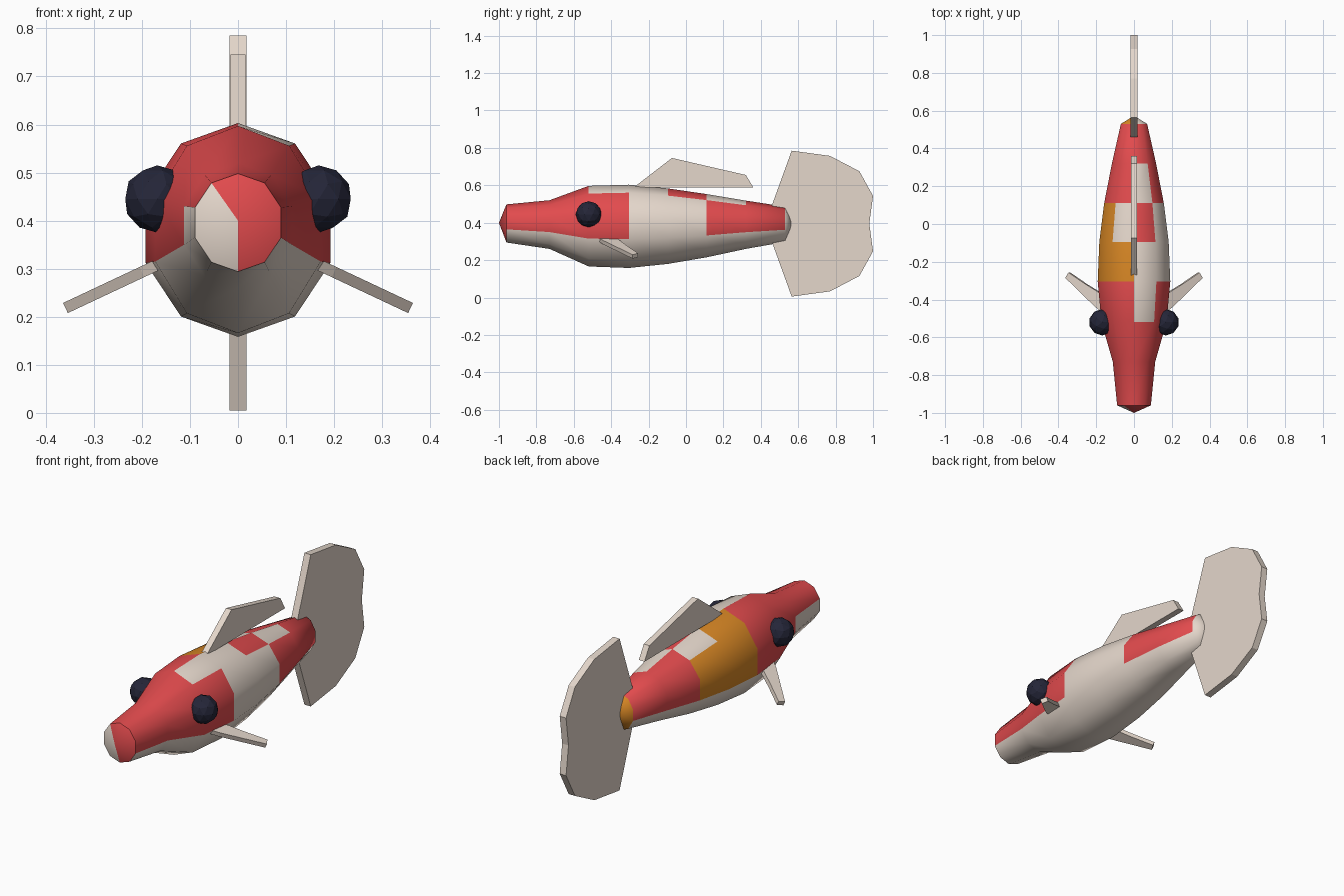
import bpy, bmesh, math
from mathutils import Vector, Matrix

if "Cube" in bpy.data.objects:
    bpy.data.objects.remove(bpy.data.objects["Cube"])


def material(name, rgb):
    m = bpy.data.materials.new(name)
    m.diffuse_color = (*rgb, 1)
    m.use_nodes = True
    m.node_tree.nodes["Principled BSDF"].inputs["Base Color"].default_value = m.diffuse_color
    return m


WHITE = material("cream white", (0.78, 0.68, 0.60))
RED = material("coral red", (0.76, 0.07, 0.075))
ORANGE = material("orange", (0.68, 0.24, 0.018))
NAVY = material("dark navy", (0.018, 0.019, 0.04))


def finish(bm, name, mats, smooth_angle=None):
    bmesh.ops.recalc_face_normals(bm, faces=bm.faces)
    mesh = bpy.data.meshes.new(name)
    bm.to_mesh(mesh)
    bm.free()
    for m in mats:
        mesh.materials.append(m)
    obj = bpy.data.objects.new(name, mesh)
    bpy.context.collection.objects.link(obj)
    if smooth_angle:
        bpy.ops.object.select_all(action='DESELECT')
        obj.select_set(True)
        bpy.context.view_layer.objects.active = obj
        bpy.ops.object.shade_smooth_by_angle(angle=math.radians(smooth_angle))
    return obj


# Body: ten-sided rings (y, half width, bottom z, top z) closed by pointed caps
SIDES = 10
rings = [(-0.96, 0.094, 0.294, 0.498), (-0.73, 0.118, 0.26, 0.52),
         (-0.52, 0.181, 0.166, 0.597), (-0.305, 0.202, 0.158, 0.603),
         (-0.095, 0.193, 0.18, 0.583), (0.11, 0.166, 0.215, 0.553),
         (0.32, 0.123, 0.26, 0.518), (0.53, 0.073, 0.297, 0.486)]

# Patch colours: segment -> colours of the three upper bands (top to side); 0 white, 1 red, 2 orange
right_bands = ["111", "111", "011", "000", "100", "011", "111"]
left_bands = ["110", "111", "111", "222", "022", "111", "111"]

bm = bmesh.new()
loops = []
for y, rx, lo, hi in rings:
    loops.append([bm.verts.new((rx * math.sin(math.tau * k / SIDES), y,
                                (lo + hi) / 2 + (hi - lo) / 2 * math.cos(math.tau * k / SIDES)))
                  for k in range(SIDES)])
nose = bm.verts.new((0, -1.0, 0.4))
rear = bm.verts.new((0, 0.573, 0.395))
for k in range(SIDES):
    n = (k + 1) % SIDES
    right = k < 5
    band = k if right else 9 - k
    for s in range(len(rings) - 1):
        f = bm.faces.new((loops[s][k], loops[s][n], loops[s + 1][n], loops[s + 1][k]))
        if band < 3:
            f.material_index = int((right_bands if right else left_bands)[s][band])
    f = bm.faces.new((nose, loops[0][n], loops[0][k]))
    f.material_index = 1 if right or band == 0 else 0
    f = bm.faces.new((rear, loops[-1][k], loops[-1][n]))
    f.material_index = 0 if right else 2
finish(bm, "body", [WHITE, RED, ORANGE], 60)


def plate(name, points, offset):
    """Solid fin: the outline thickened by the offset on both sides."""
    bm = bmesh.new()
    off = Vector(offset)
    a = [bm.verts.new(Vector(p) - off) for p in points]
    b = [bm.verts.new(Vector(p) + off) for p in points]
    bm.faces.new(a)
    bm.faces.new(b[::-1])
    for i in range(len(points)):
        j = (i + 1) % len(points)
        bm.faces.new((a[i], b[i], b[j], a[j]))
    return finish(bm, name, [WHITE])


# Tail fin: upper lobe mirrored to the lower lobe
lobe = [(0.46, 0.10), (0.565, 0.39), (0.77, 0.362), (0.927, 0.28), (1.0, 0.148)]
outline = lobe + [(0.98, 0)] + [(y, -z) for y, z in reversed(lobe)]
plate("tail_fin", [(0, y, 0.395 + z) for y, z in outline], (0.018, 0, 0))

# Dorsal fin
plate("dorsal_fin", [(0, y, z) for y, z in
                     [(-0.28, 0.588), (-0.075, 0.746), (0.32, 0.655), (0.36, 0.588)]],
      (0.016, 0, 0))

# Drooping pectoral fins and eyes on both sides
for side, label in ((1, "right"), (-1, "left")):
    pts = [(0.12, -0.50), (0.20, -0.44), (0.359, -0.285), (0.342, -0.257),
           (0.25, -0.32), (0.12, -0.40)]
    plate("pectoral_fin_" + label,
          [(side * x, y, 0.30 - 0.47 * (x - 0.185)) for x, y in pts],
          (side * 0.005, 0, 0.0105))
    bm = bmesh.new()
    bmesh.ops.create_icosphere(bm, subdivisions=2, radius=0.07,
                               matrix=Matrix.Translation((side * 0.168, -0.52, 0.445)))
    finish(bm, "eye_" + label, [NAVY])
